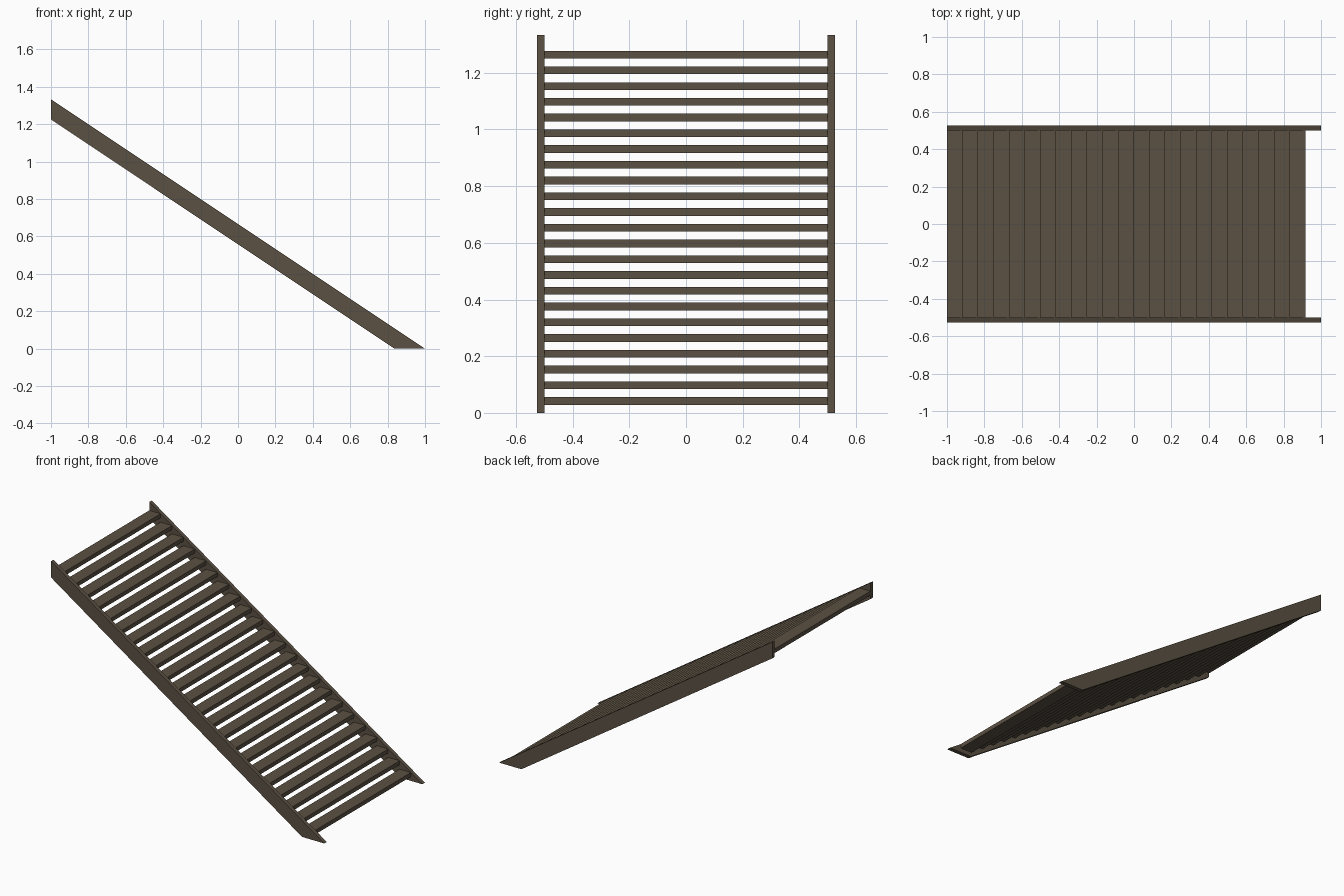
import bpy
import bmesh

cube = bpy.data.objects.get("Cube")
if cube:
    bpy.data.objects.remove(cube, do_unlink=True)

STEPS = 24
RUN, RISE = 2 / STEPS, 4 / 3 / STEPS
INNER, OUTER = 0.5, 0.526
THICK = 0.027

wood = bpy.data.materials.new("dark_brown_wood")
wood.use_nodes = True
colour = (0.105, 0.082, 0.056, 1)
wood.diffuse_color = colour
wood.node_tree.nodes["Principled BSDF"].inputs["Base Color"].default_value = colour


def extrude_profile(name, profile, y0, y1):
    """Solid made by sweeping an x-z outline from y0 to y1."""
    bm = bmesh.new()
    face = bm.faces.new([bm.verts.new((x, y0, z)) for x, z in profile])
    swept = bmesh.ops.extrude_face_region(bm, geom=[face])["geom"]
    verts = [v for v in swept if isinstance(v, bmesh.types.BMVert)]
    bmesh.ops.translate(bm, verts=verts, vec=(0, y1 - y0, 0))
    bmesh.ops.recalc_face_normals(bm, faces=bm.faces)
    mesh = bpy.data.meshes.new(name)
    bm.to_mesh(mesh)
    bm.free()
    mesh.materials.append(wood)
    obj = bpy.data.objects.new(name, mesh)
    bpy.context.collection.objects.link(obj)
    return obj


# Sloping side boards, cut level at the foot and plumb at the head
side = [(1, 0), (-1, STEPS * RISE), (-1, 1.225), (0.837, 0)]
extrude_profile("front_stringer", side, -OUTER, -INNER)
extrude_profile("back_stringer", side, INNER, OUTER)

# Open treads between the side boards
for i in range(1, STEPS):
    nose, top = 1 - i * RUN, i * RISE
    tread = [(nose, top), (nose - RUN, top),
             (nose - RUN, top - THICK), (nose, top - THICK)]
    extrude_profile(f"tread_{i}", tread, -INNER, INNER)
